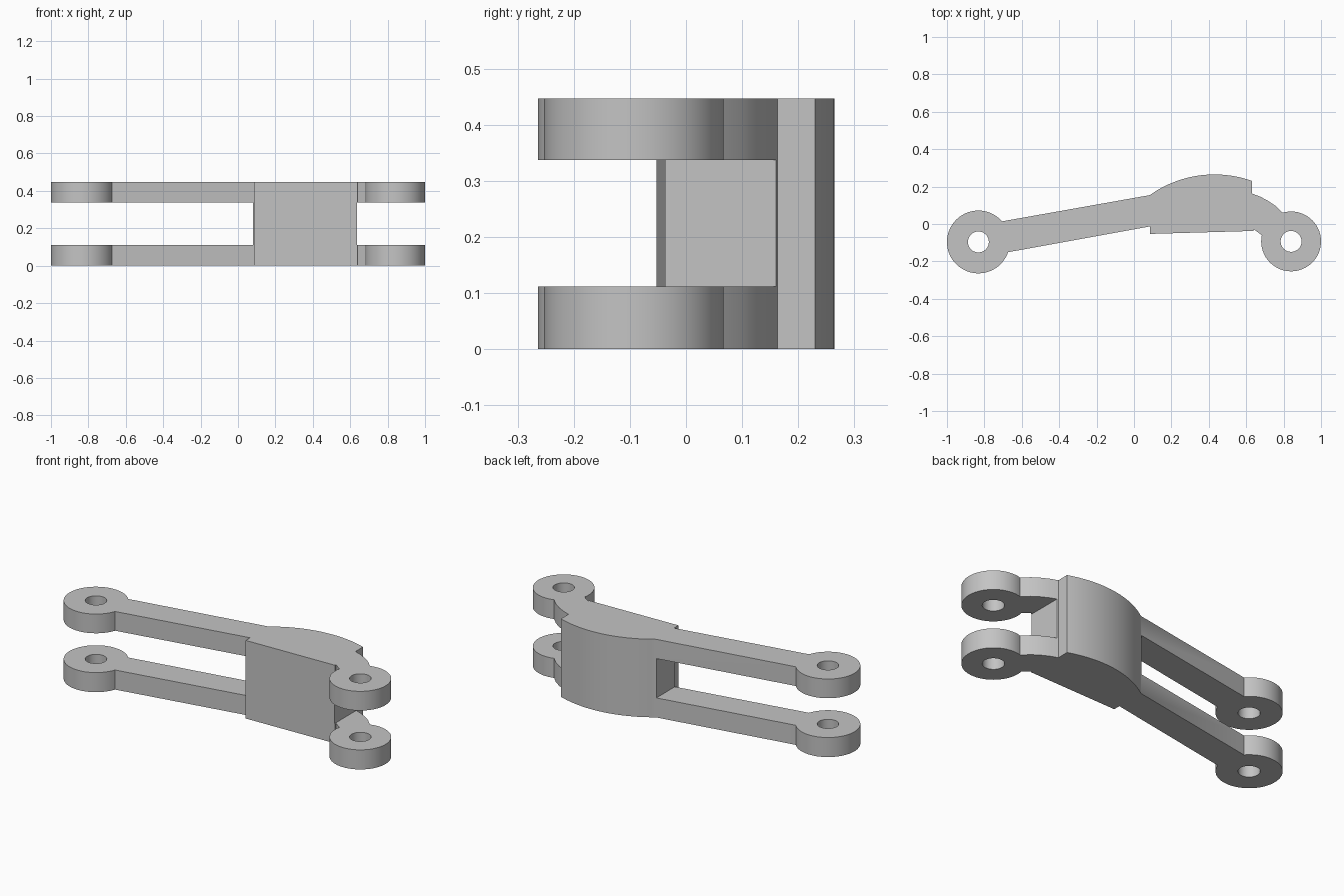
import bpy, bmesh
from math import radians, cos, sin

cube = bpy.data.objects.get("Cube")
if cube:
    bpy.data.objects.remove(cube, do_unlink=True)

HEIGHT, PLATE = 0.447, 0.112
LEFT_EYE, LEFT_R = (-0.832, -0.096), 0.168
RIGHT_EYE, RIGHT_R = (0.84, -0.093), 0.16
HOLE_R = 0.056

grey = bpy.data.materials.new("plain grey")
grey.use_nodes = True
grey.diffuse_color = (0.55, 0.55, 0.55, 1)
grey.node_tree.nodes["Principled BSDF"].inputs["Base Color"].default_value = grey.diffuse_color


def arc(centre, radius, start, end, steps):
    """Points along a circular arc, angles in degrees."""
    angles = [radians(start + (end - start) * i / steps) for i in range(steps + 1)]
    return [(centre[0] + radius * cos(a), centre[1] + radius * sin(a)) for a in angles]


def extrude(name, outline, low, high):
    """Solid prism from a flat outline."""
    bm = bmesh.new()
    face = bm.faces.new([bm.verts.new((x, y, low)) for x, y in outline])
    result = bmesh.ops.extrude_face_region(bm, geom=[face])
    top = [v for v in result["geom"] if isinstance(v, bmesh.types.BMVert)]
    bmesh.ops.translate(bm, verts=top, vec=(0, 0, high - low))
    bmesh.ops.recalc_face_normals(bm, faces=bm.faces)
    mesh = bpy.data.meshes.new(name)
    bm.to_mesh(mesh)
    bm.free()
    mesh.materials.append(grey)
    obj = bpy.data.objects.new(name, mesh)
    bpy.context.collection.objects.link(obj)
    return obj


def box(x0, x1):
    return [(x0, -1), (x1, -1), (x1, 1), (x0, 1)]


# Outline of the whole lever: long arm, domed block, short arm, two eyes
outline = arc(LEFT_EYE, LEFT_R, 341, 41, 48)
outline += arc((0.43, -0.33), 0.595, 125.5, 70.3, 24)
outline += [(0.63, 0.163), (0.675, 0.146), (0.715, 0.125), (0.755, 0.098)]
outline += arc(RIGHT_EYE, RIGHT_R, 107, -192, 48)
outline += [(0.64, -0.028), (0.64, -0.037), (0.085, -0.053), (0.085, -0.013)]
lever = extrude("forked_lever", outline, 0, HEIGHT)

# Fork slots at both ends and the pin holes
cutters = [
    extrude("long_slot_cutter", box(-1.2, 0.08), PLATE, HEIGHT - PLATE + 0.002),
    extrude("short_slot_cutter", box(0.637, 1.2), PLATE, HEIGHT - PLATE + 0.002),
]
for side, centre in (("left", LEFT_EYE), ("right", RIGHT_EYE)):
    circle = arc(centre, HOLE_R, 0, 360, 32)[:-1]
    cutters.append(extrude(side + "_hole_cutter", circle, -0.1, HEIGHT + 0.1))

bpy.ops.object.select_all(action="DESELECT")
bpy.context.view_layer.objects.active = lever
lever.select_set(True)
for cutter in cutters:
    cutter.hide_render = True
    cut = lever.modifiers.new(cutter.name, "BOOLEAN")
    cut.operation = "DIFFERENCE"
    cut.solver = "EXACT"
    cut.object = cutter
    bpy.ops.object.modifier_apply(modifier=cut.name)
    bpy.data.objects.remove(cutter, do_unlink=True)

bpy.ops.object.shade_smooth_by_angle(angle=radians(25))
